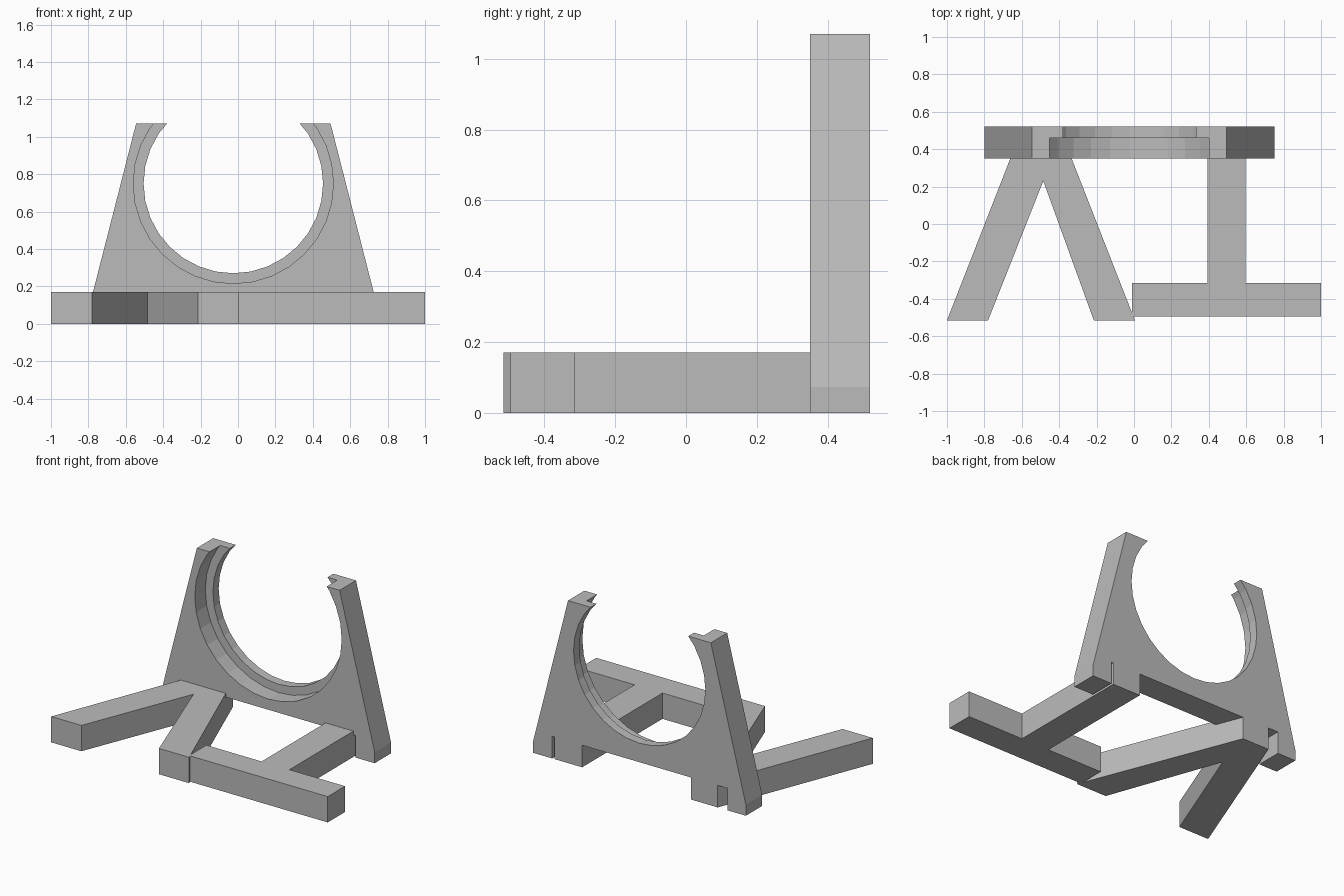
import bpy
import bmesh
import math
from mathutils import Matrix, Vector

if "Cube" in bpy.data.objects:
    bpy.data.objects.remove(bpy.data.objects["Cube"], do_unlink=True)

grey = bpy.data.materials.new("plain grey")
grey.use_nodes = True
grey.diffuse_color = (0.5, 0.5, 0.5, 1)
grey.node_tree.nodes["Principled BSDF"].inputs["Base Color"].default_value = (0.5, 0.5, 0.5, 1)

FRONT, STEP, BACK = 0.35, 0.46, 0.52   # plate depth planes
THICK = 0.17                           # leg height
SLOT = 0.145                           # slot height under the plate


def add_object(name, bm):
    bmesh.ops.recalc_face_normals(bm, faces=bm.faces)
    mesh = bpy.data.meshes.new(name)
    bm.to_mesh(mesh)
    bm.free()
    mesh.materials.append(grey)
    obj = bpy.data.objects.new(name, mesh)
    bpy.context.collection.objects.link(obj)
    return obj


def prism(name, points, depth):
    """Extrude a closed 3D outline along the depth vector."""
    bm = bmesh.new()
    face = bm.faces.new([bm.verts.new(p) for p in points])
    result = bmesh.ops.extrude_face_region(bm, geom=[face], use_keep_orig=True)
    moved = [v for v in result["geom"] if isinstance(v, bmesh.types.BMVert)]
    bmesh.ops.translate(bm, verts=moved, vec=Vector(depth))
    return add_object(name, bm)


def bore(name, radius, y0, y1):
    """Cylinder along y used to cut the cradle opening."""
    bm = bmesh.new()
    place = Matrix.Translation((-0.025, (y0 + y1) / 2, 0.75)) @ Matrix.Rotation(math.pi / 2, 4, "X")
    bmesh.ops.create_cone(bm, cap_ends=True, segments=32, radius1=radius,
                          radius2=radius, depth=y1 - y0,
                          matrix=place @ Matrix.Rotation(math.pi / 2, 4, "Z"))
    cutter = add_object(name, bm)
    cutter.hide_render = True
    return cutter


# Upright plate with a raised underside between its two feet
profile = [(-0.80, 0), (-0.667, 0), (-0.667, SLOT), (0.61, SLOT), (0.61, 0),
           (0.75, 0), (0.75, 0.073), (0.495, 1.07), (-0.545, 1.07), (-0.80, 0.073)]
plate = prism("upright_plate", [(x, FRONT, z) for x, z in profile], (0, BACK - FRONT, 0))

# Stepped round opening: wide at the front, narrower at the back
for cutter in (bore("wide_bore", 0.535, FRONT - 0.1, STEP),
               bore("narrow_bore", 0.48, FRONT - 0.1, BACK + 0.1)):
    cut = plate.modifiers.new(cutter.name, "BOOLEAN")
    cut.operation = "DIFFERENCE"
    cut.solver = "EXACT"
    cut.object = cutter
    bpy.context.view_layer.objects.active = plate
    bpy.ops.object.modifier_apply(modifier=cut.name)
    bpy.data.objects.remove(cutter, do_unlink=True)

# Forked leg, its joined end running through the plate
fork = [(-1, -0.515), (-0.78, -0.515), (-0.485, 0.23), (-0.215, -0.515),
        (0.005, -0.515), (-0.40, BACK), (-0.595, BACK)]
prism("forked_leg", [(x, y, 0) for x, y in fork], (0, 0, THICK))

# Tee leg: crossbar in front, stem running through the plate
tee = [(-0.01, -0.495), (1, -0.495), (1, -0.315), (0.595, -0.315),
       (0.595, BACK), (0.392, BACK), (0.392, -0.315), (-0.01, -0.315)]
prism("tee_leg", [(x, y, 0) for x, y in tee], (0, 0, THICK))
